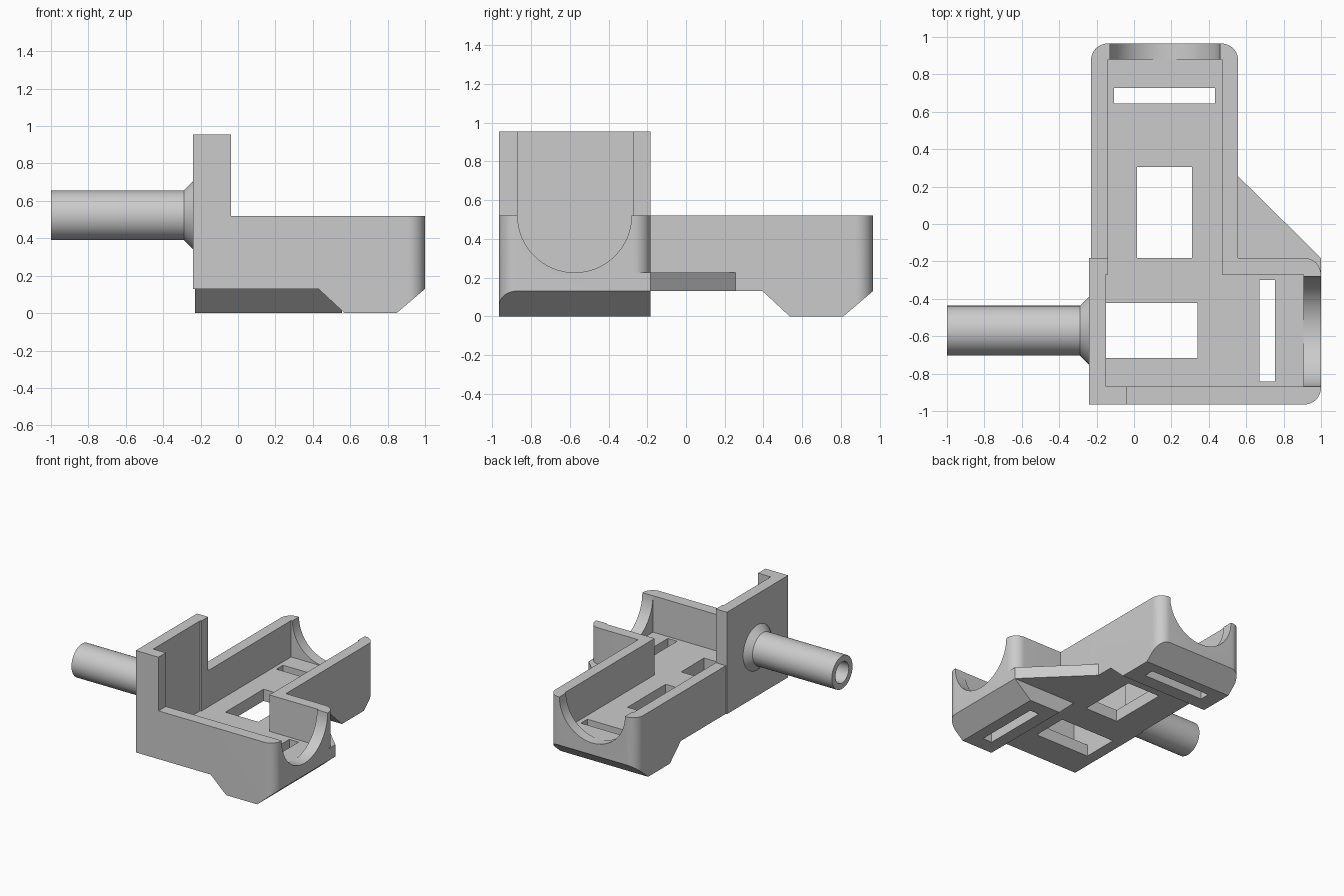
import bpy, bmesh, math

if "Cube" in bpy.data.objects:
    bpy.data.objects.remove(bpy.data.objects["Cube"])


def prism(name, pts, axis, a, b):
    """Extrude a 2D outline along an axis from a to b."""
    place = {'x': lambda u, v, w: (w, u, v),
             'y': lambda u, v, w: (u, w, v),
             'z': lambda u, v, w: (u, v, w)}[axis]
    bm = bmesh.new()
    lo = [bm.verts.new(place(u, v, a)) for u, v in pts]
    hi = [bm.verts.new(place(u, v, b)) for u, v in pts]
    bm.faces.new(lo)
    bm.faces.new(hi)
    n = len(pts)
    for i in range(n):
        j = (i + 1) % n
        bm.faces.new((lo[i], lo[j], hi[j], hi[i]))
    bmesh.ops.recalc_face_normals(bm, faces=bm.faces)
    return finish(name, bm)


def finish(name, bm):
    me = bpy.data.meshes.new(name)
    bm.to_mesh(me)
    bm.free()
    ob = bpy.data.objects.new(name, me)
    bpy.context.collection.objects.link(ob)
    return ob


def box(name, x0, x1, y0, y1, z0, z1):
    return prism(name, [(x0, y0), (x1, y0), (x1, y1), (x0, y1)], 'z', z0, z1)


def arc(cx, cy, r, a0, a1, n=12):
    return [(cx + r * math.cos(math.radians(a0 + (a1 - a0) * i / n)),
             cy + r * math.sin(math.radians(a0 + (a1 - a0) * i / n))) for i in range(n + 1)]


def combine(ob, other, op):
    m = ob.modifiers.new(op, 'BOOLEAN')
    m.operation, m.solver, m.object = op, 'EXACT', other
    bpy.context.view_layer.objects.active = ob
    bpy.ops.object.modifier_apply(modifier=m.name)
    bpy.data.objects.remove(other)


def foot_profile(start, end):
    """Side outline of a tray with a chamfered foot near its end."""
    return [(start, .13), (end - .57, .13), (end - .43, 0), (end - .152, 0),
            (end, .13), (end, .52), (start, .52)]


R = .09

# long tray running back, rounded at both back corners
tray_a = prism("long_tray", foot_profile(-.5, .965), 'x', -.23, .557)
plan = [(-.4, -.7), (.7, -.7)]
plan = [(-.23, -.7), (.557, -.7)] + arc(.557 - R, .965 - R, R, 0, 90) + arc(-.23 + R, .965 - R, R, 90, 180)
combine(tray_a, prism("plan_a", plan, 'z', -.1, .7), 'INTERSECT')

# side tray running right, back corner rounded only above the web
body = prism("bracket_body", foot_profile(-.24, 1), 'y', -.965, -.182)
plan = [(-.4, -.965)] + arc(1 - R, -.965 + R, R, -90, 0) + [(1, -.1), (-.4, -.1)]
combine(body, prism("plan_b", plan, 'z', -.1, .7), 'INTERSECT')
corner = arc(1 - R, -.182 - R, R, 0, 90) + [(1 - R, -.1), (1.1, -.1), (1.1, -.182 - R)]
combine(body, prism("corner_cut", corner, 'z', .225, .7), 'DIFFERENCE')
combine(body, tray_a, 'UNION')

# triangular web between the trays
web = [(.51, .255), (.557, .255), (1, -.182), (1, -.25), (.95, -.25), (.95, -.23), (.51, -.23)]
combine(body, prism("web", web, 'z', .13, .225), 'UNION')

# tall end plate with its front return
combine(body, box("end_plate", -.24, -.037, -.965, -.182, .13, .955), 'UNION')

# cavities, floor windows and strap slots
for b in [(-.14, .47, -.4, .88, .225, 1.5), (-.15, .905, -.87, -.27, .225, 1.5),
          (.015, .31, -.182, .305, -.1, .4), (-.15, .34, -.717, -.423, -.1, .4),
          (-.107, .433, .645, .728, -.1, .4), (.67, .753, -.843, -.3, -.1, .4)]:
    combine(body, box("opening", *b), 'DIFFERENCE')

# half-round cradles in both end walls
combine(body, prism("cradle_cut", arc(.165, .52, .294, 0, 360, 64)[:-1], 'y', .86, 1.1), 'DIFFERENCE')
combine(body, prism("cradle_cut", arc(-.575, .52, .294, 0, 360, 64)[:-1], 'x', .885, 1.1), 'DIFFERENCE')

# hollow rod with flared base, turned around the x axis
bm = bmesh.new()
prof = [(-.2, 0), (-.2, .182), (-.24, .182), (-.29, .133), (-1, .133), (-1, .085), (-.24, .085), (-.24, 0)]
vs = [bm.verts.new((x, -.57, .523 + r)) for x, r in prof]
es = [bm.edges.new(p) for p in zip(vs, vs[1:])]
bmesh.ops.spin(bm, geom=vs + es, cent=(0, -.57, .523), axis=(1, 0, 0),
               angle=math.tau, steps=48, use_merge=False)
bmesh.ops.remove_doubles(bm, verts=bm.verts, dist=.0005)
bmesh.ops.recalc_face_normals(bm, faces=bm.faces)
combine(body, finish("rod", bm), 'UNION')

bpy.ops.object.select_all(action='DESELECT')
body.select_set(True)
bpy.context.view_layer.objects.active = body
bpy.ops.object.shade_smooth_by_angle(angle=math.radians(25))
